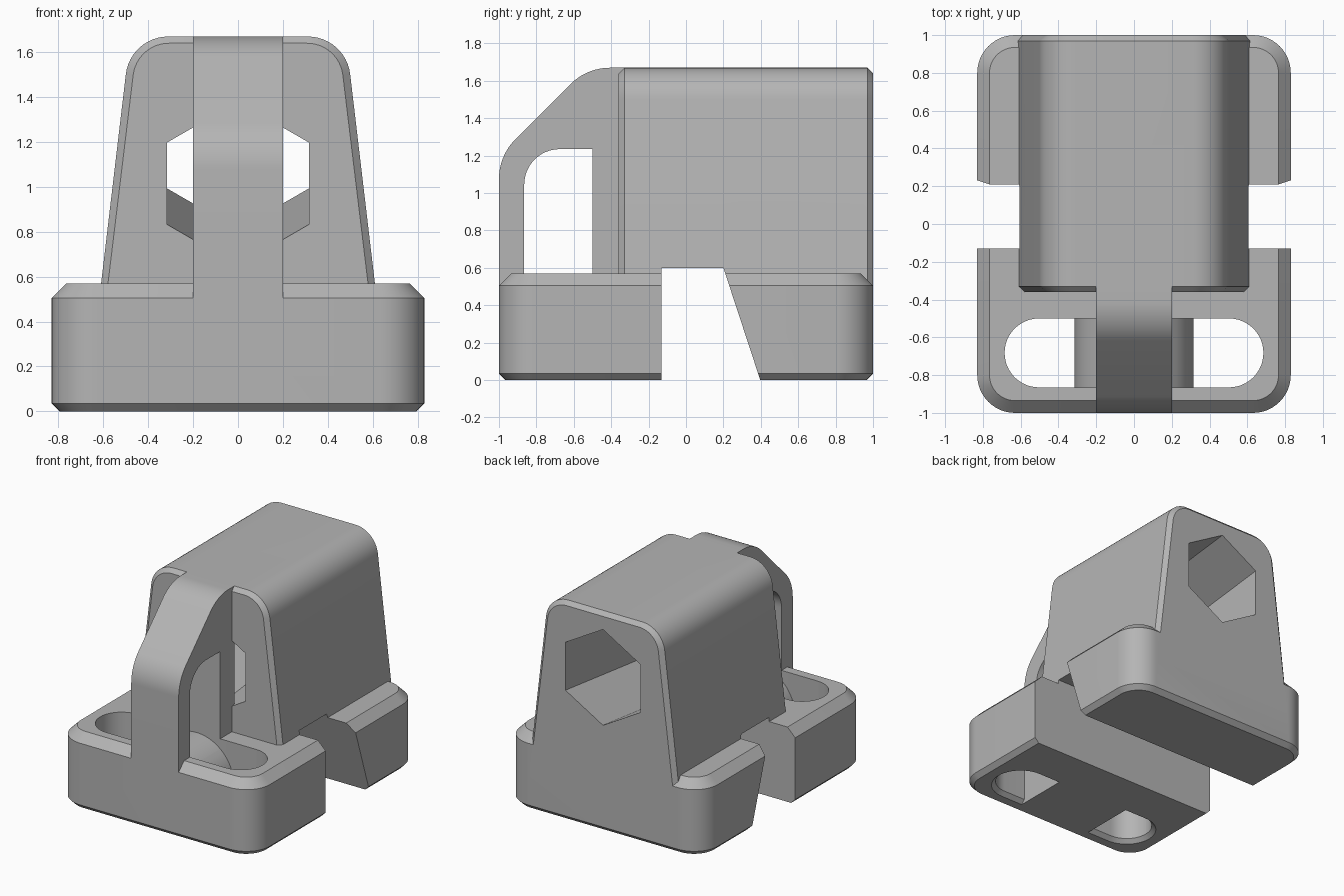
import bpy
import math
from mathutils import Vector

cube = bpy.data.objects.get("Cube")
if cube:
    bpy.data.objects.remove(cube)

grey = bpy.data.materials.new("plain_grey")
grey.use_nodes = True
grey.diffuse_color = (0.46, 0.46, 0.46, 1)
grey.node_tree.nodes["Principled BSDF"].inputs["Base Color"].default_value = (0.46, 0.46, 0.46, 1)


def rounded(corners, steps=12):
    """2D outline from (a, b, radius) corners; each corner becomes an arc."""
    out = []
    n = len(corners)
    for i, (a, b, r) in enumerate(corners):
        p = Vector((a, b))
        if r == 0:
            out.append(p)
            continue
        u = (Vector(corners[i - 1][:2]) - p).normalized()
        v = (Vector(corners[(i + 1) % n][:2]) - p).normalized()
        half = u.angle(v) / 2
        centre = p + (u + v).normalized() * (r / math.sin(half))
        start = p + u * (r / math.tan(half)) - centre
        end = p + v * (r / math.tan(half)) - centre
        sweep = math.pi - 2 * half
        for k in range(steps + 1):
            t = k / steps
            out.append(centre + (start * math.sin((1 - t) * sweep)
                                 + end * math.sin(t * sweep)) / math.sin(sweep))
    return out


def rect(hx, y0, y1, r):
    return rounded([(-hx, y0, r), (hx, y0, r), (hx, y1, r), (-hx, y1, r)])


def loft(name, axis, sections):
    """Solid through (level, outline) sections stacked along an axis."""
    place = {"x": lambda p, d: (d, p.x, p.y),
             "y": lambda p, d: (p.x, d, p.y),
             "z": lambda p, d: (p.x, p.y, d)}[axis]
    n = len(sections[0][1])
    verts = [place(p, d) for d, outline in sections for p in outline]
    faces = [tuple(range(n)), tuple(range(len(verts) - n, len(verts)))]
    for s in range(len(sections) - 1):
        for i in range(n):
            j = (i + 1) % n
            faces.append((s * n + i, s * n + j, s * n + n + j, s * n + n + i))
    mesh = bpy.data.meshes.new(name)
    mesh.from_pydata(verts, [], faces)
    mesh.materials.append(grey)
    obj = bpy.data.objects.new(name, mesh)
    bpy.context.collection.objects.link(obj)
    # Make all normals point outwards
    activate(obj)
    bpy.ops.object.mode_set(mode="EDIT")
    bpy.ops.mesh.select_all(action="SELECT")
    bpy.ops.mesh.normals_make_consistent(inside=False)
    bpy.ops.object.mode_set(mode="OBJECT")
    return obj


def activate(obj):
    bpy.ops.object.select_all(action="DESELECT")
    obj.select_set(True)
    bpy.context.view_layer.objects.active = obj


def combine(obj, other, operation):
    mod = obj.modifiers.new("combine", "BOOLEAN")
    mod.operation = operation
    mod.solver = "EXACT"
    mod.object = other
    activate(obj)
    bpy.ops.object.modifier_apply(modifier=mod.name)
    bpy.data.objects.remove(other)


# Base block with chamfered top and bottom rims
def base_outline(inset):
    return rect(0.83 - inset, inset - 1, 1 - inset, 0.2 - inset)


body = loft("clamp_body", "z", [(0, base_outline(0.035)), (0.035, base_outline(0)),
                                (0.505, base_outline(0)), (0.57, base_outline(0.065))])


# Vertical rounded slot, widened at the bottom rim
def slot_outline(grow):
    return rect(0.685 + grow, -0.865 - grow, -0.5 + grow, 0.182 + grow)


combine(body, loft("slot_cutter", "z", [(-0.03, slot_outline(0.06)), (0.03, slot_outline(0)),
                                        (0.8, slot_outline(0))]), "DIFFERENCE")

# Round-topped saddle across the middle of the slot
saddle = rounded([(-0.315, 0, 0), (0.315, 0, 0), (0.315, 0.565, 0.3149),
                  (-0.315, 0.565, 0.3149)], 16)
combine(body, loft("saddle", "y", [(-0.9, saddle), (-0.46, saddle)]), "UNION")


# Tapered housing with chamfered ends
def housing_outline(inset):
    low, high, r = 0.642 - inset, 0.48 - inset, 0.19 - inset
    return rounded([(-low, 0.3, 0), (low, 0.3, 0),
                    (high, 1.67 - inset, r), (-high, 1.67 - inset, r)])


housing = loft("housing", "y", [(-0.36, housing_outline(0.03)), (-0.33, housing_outline(0)),
                                (0.97, housing_outline(0)), (1, housing_outline(0.03))])


# Hexagonal passage rising towards the back
def hexagon(y):
    z = 1.015 + (y + 0.36) * 0.118
    return [Vector((0.365 * math.sin(k * math.pi / 3), z + 0.365 * math.cos(k * math.pi / 3)))
            for k in range(6)]


combine(housing, loft("passage_cutter", "y", [(y, hexagon(y)) for y in (-0.6, 1.2)]), "DIFFERENCE")
combine(body, housing, "UNION")

# Cross channel under the body with one sloping wall
channel = [Vector(p) for p in ((-0.13, -0.1), (0.43, -0.1), (0.2, 0.6), (-0.13, 0.6))]
combine(body, loft("channel_cutter", "x", [(-1, channel), (1, channel)]), "DIFFERENCE")

# Front arch, open at the bottom
arch = rounded([(-1, 0.3, 0), (-1, 1.2, 0.3), (-0.53, 1.67, 0.3), (-0.33, 1.67, 0),
                (-0.33, 0.3, 0), (-0.5, 0.3, 0), (-0.5, 1.235, 0),
                (-0.865, 1.235, 0.19), (-0.865, 0.3, 0)])
combine(body, loft("front_arch", "x", [(-0.2, arch), (0.2, arch)]), "UNION")

activate(body)
bpy.ops.object.shade_smooth_by_angle(angle=math.radians(20))
